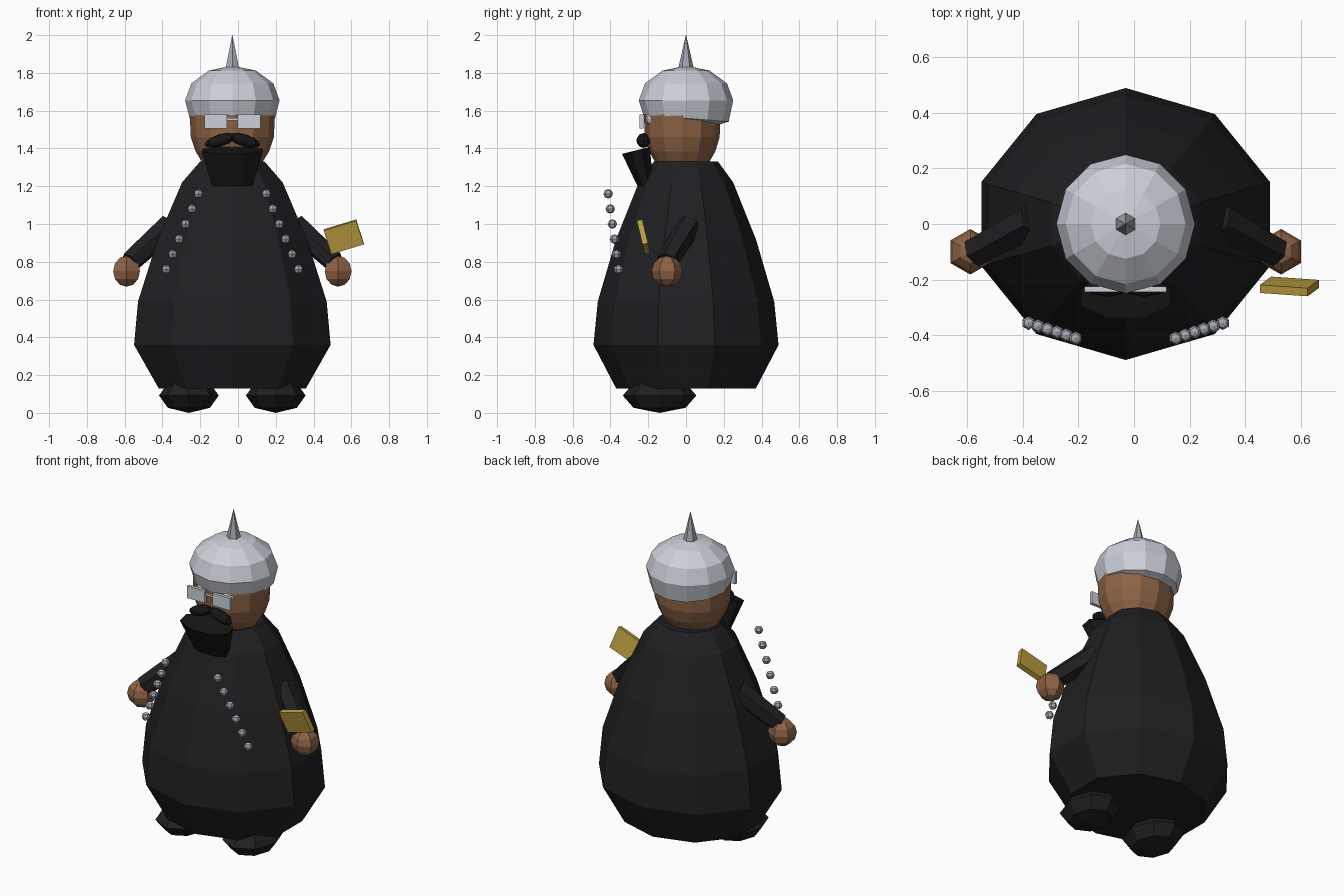
import bpy, bmesh, math
from mathutils import Matrix, Vector, Euler

if "Cube" in bpy.data.objects:
    bpy.data.objects.remove(bpy.data.objects["Cube"])

CX = -0.03  # symmetry axis of the figure


def mat(name, rgb):
    m = bpy.data.materials.new(name)
    m.diffuse_color = (*rgb, 1)
    m.use_nodes = True
    m.node_tree.nodes["Principled BSDF"].inputs["Base Color"].default_value = m.diffuse_color
    return m


BLACK = mat("black_cloth", (0.014, 0.014, 0.016))
HAIR = mat("black_hair", (0.008, 0.008, 0.008))
SKIN = mat("skin", (0.27, 0.125, 0.06))
GOLD = mat("gold", (0.50, 0.34, 0.05))
SILVER = mat("silver", (0.60, 0.63, 0.69))
BEAD = mat("bead_grey", (0.38, 0.40, 0.43))
WHITE = mat("white", (0.9, 0.9, 0.9))


def finish(bm, name, m):
    bmesh.ops.recalc_face_normals(bm, faces=bm.faces[:])
    me = bpy.data.meshes.new(name)
    bm.to_mesh(me)
    bm.free()
    me.materials.append(m)
    ob = bpy.data.objects.new(name, me)
    bpy.context.collection.objects.link(ob)
    return ob


def loft(name, rings, n, m, phase=0.0):
    """rings: (x, y, z, rx, ry, slope of z along y), joined and capped."""
    bm = bmesh.new()
    loops = []
    for x, y, z, rx, ry, s in rings:
        loop = []
        for i in range(n):
            a = phase + 2 * math.pi * i / n
            dy = ry * math.sin(a)
            loop.append(bm.verts.new((x + rx * math.cos(a), y + dy, z + s * dy)))
        loops.append(loop)
    for a, b in zip(loops, loops[1:]):
        for i in range(n):
            j = (i + 1) % n
            bm.faces.new((a[i], a[j], b[j], b[i]))
    bm.faces.new(loops[0])
    bm.faces.new(loops[-1])
    return finish(bm, name, m)


def ball(name, loc, r, m, seg, rings, rot=(0, 0, 0)):
    bm = bmesh.new()
    bmesh.ops.create_uvsphere(bm, u_segments=seg, v_segments=rings, radius=1)
    bm.transform(Matrix.LocRotScale(Vector(loc), Euler(rot), Vector(r)))
    return finish(bm, name, m)


def box(name, loc, size, m, rot=(0, 0, 0)):
    bm = bmesh.new()
    bmesh.ops.create_cube(bm, size=1)
    bm.transform(Matrix.LocRotScale(Vector(loc), Euler(rot), Vector(size)))
    return finish(bm, name, m)


def limb(name, a, b, ra, rb, m, n=6):
    a, b = Vector(a), Vector(b)
    d = b - a
    bm = bmesh.new()
    bmesh.ops.create_cone(bm, cap_ends=True, segments=n, radius1=ra, radius2=rb, depth=d.length)
    bm.transform(Matrix.Translation((a + b) / 2) @ d.to_track_quat('Z', 'Y').to_matrix().to_4x4())
    return finish(bm, name, m)


# robe: ten-sided pear
robe = [(0.13, 0.41, 0.37), (0.36, 0.547, 0.49), (0.59, 0.525, 0.467),
        (0.92, 0.415, 0.37), (1.22, 0.28, 0.25), (1.33, 0.18, 0.17)]
loft("robe", [(CX, 0, z, rx, ry, 0) for z, rx, ry in robe], 10, BLACK, math.pi / 2)

# head
head = [(1.32, 0.155), (1.385, 0.195), (1.46, 0.22), (1.57, 0.225), (1.66, 0.20)]
loft("head", [(CX, -0.02, z, r, r * 0.9, 0) for z, r in head], 12, SKIN)

# domed cap with spike
cap = [(1.52, 0.12, -0.1), (1.56, 0.226, -0.08), (1.655, 0.25, 0),
       (1.745, 0.2165, 0), (1.812, 0.125, 0), (1.836, 0.01, 0)]
loft("cap", [(CX, 0, z, r, r, s) for z, r, s in cap], 12, SILVER)
limb("cap_spike", (CX, 0, 1.82), (CX, 0, 2.0), 0.042, 0.001, BEAD)

# beard flares forward towards its top
loft("beard", [(CX, -0.215, 1.20, 0.115, 0.045, 0),
               (CX, -0.265, 1.39, 0.175, 0.08, 0.25)], 8, HAIR, math.pi / 8)

# paired parts
for s, side in ((-1, "left"), (1, "right")):
    def P(x, y, z):
        return (CX + s * x, y, z)

    ball(side + "_eye", P(0.08, -0.185, 1.555), (0.045, 0.03, 0.035), WHITE, 8, 6)
    box(side + "_lens", P(0.088, -0.235, 1.542), (0.12, 0.02, 0.075), SILVER)
    ball(side + "_moustache", P(0.065, -0.225, 1.442), (0.085, 0.038, 0.032), HAIR, 8, 6,
         (0, s * 0.3, 0))
    limb(side + "_sleeve", P(0.33, 0.015, 0.99), P(0.54, -0.10, 0.80), 0.068, 0.058, BLACK)
    ball(side + "_hand", P(0.56, -0.10, 0.75), (0.082, 0.082, 0.082), SKIN, 6, 6)
    ball(side + "_foot", P(0.23, -0.14, 0.092), (0.158, 0.195, 0.092), BLACK, 8, 4)
    for i in range(6):
        ball(f"{side}_bead_{i + 1}", P(0.18 + 0.034 * i, -0.412 + 0.011 * i, 1.16 - 0.08 * i),
             (0.025,) * 3, BEAD, 6, 4)

# bridge between the lenses, mostly hidden
box("lens_bridge", (CX, -0.23, 1.555), (0.06, 0.012, 0.012), SILVER)

# gold book above the right hand
box("book", (0.56, -0.225, 0.932), (0.18, 0.03, 0.135), GOLD,
    (math.radians(14), math.radians(-17), math.radians(-4)))
